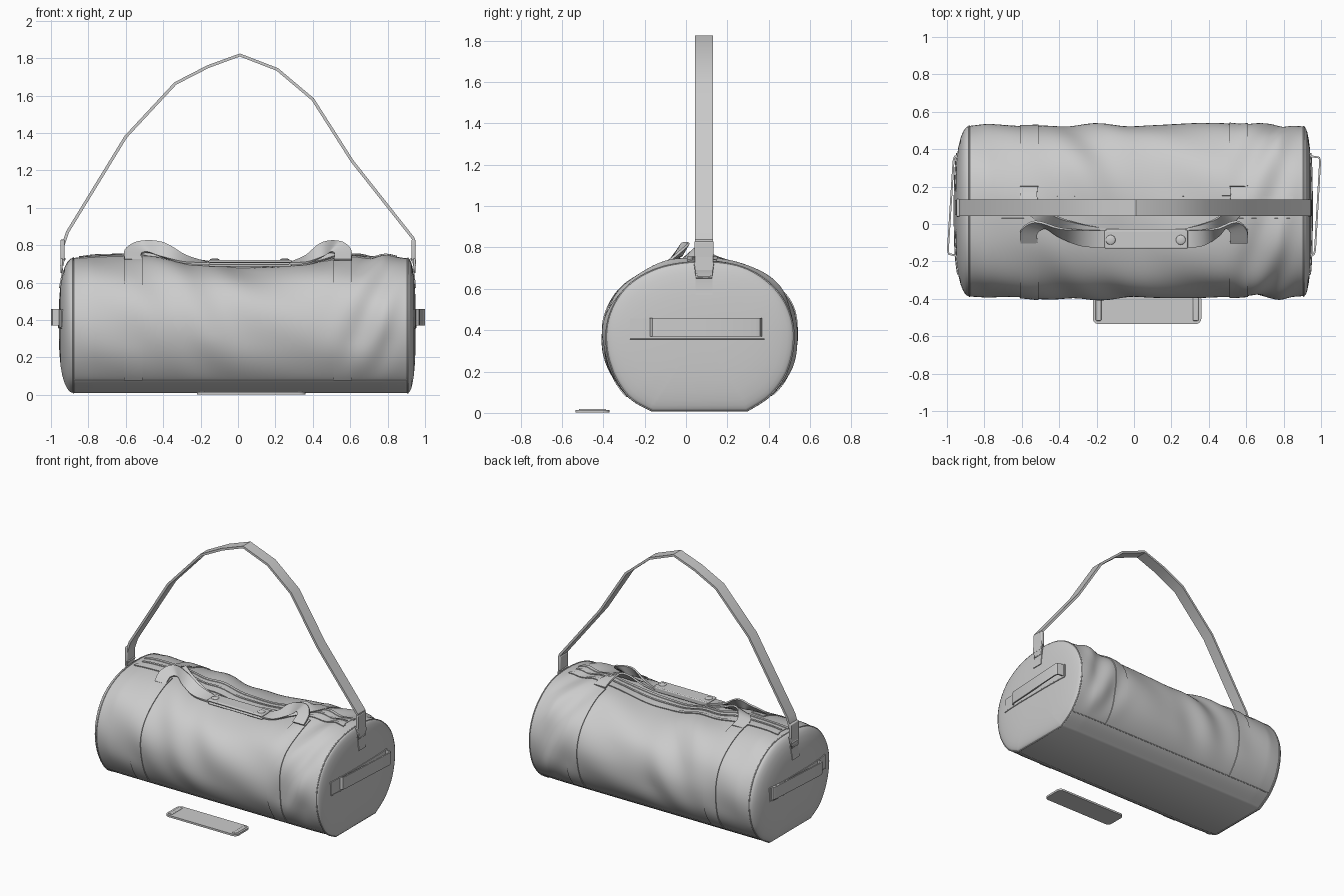
import bpy, bmesh, math
from mathutils import Vector

if "Cube" in bpy.data.objects:
    bpy.data.objects.remove(bpy.data.objects["Cube"])

# Cross-section (y, z), open along the flat base
SEC = [(-.17, .010), (-.285, .08), (-.37, .22), (-.395, .38), (-.36, .52), (-.27, .635), (-.12, .712),
       (.07, .738), (.25, .72), (.385, .652), (.485, .54), (.53, .39), (.505, .22), (.42, .09), (.3, .010)]
CY, CZ = .07, .38
RIM = {-1: (.880, .078), 1: (.908, .042)}      # end seam position, end bulge


def spline(pts, t):
    """Catmull-Rom through pts, t in 0..len-1"""
    n = len(pts)
    i = max(0, min(int(t), n - 2))
    f = t - i
    a, b, c, d = (Vector(pts[max(0, min(k, n - 1))]) for k in (i - 1, i, i + 1, i + 2))
    return .5 * (2 * b + (c - a) * f + (2 * a - 5 * b + 4 * c - d) * f * f + (3 * b - a - 3 * c + d) * f ** 3)


def surf(x, t, off=0.0):
    """Point on the creased, sagging bag wall"""
    y, z = spline(SEC, t)
    m = max(0, min(1, (z - .09) / .2))
    edge = max(0, min(1, (.9 - abs(x)) / .12))
    w = .010 * math.sin(7 * x + 1.3 * t) * math.sin(.9 * t + 3 * x)
    w += .012 * math.sin(26 * x - 2.0 * t) * math.exp(-((x - .74) / .17) ** 2)
    w += .009 * math.sin(19 * x + 1.6 * t) * math.exp(-((x + .25) / .25) ** 2)
    top = max(0, (z - .4) / .338)
    d = Vector((y - CY, z - CZ))
    d.normalize()
    y += d.x * (w * m * edge + off)
    z += d.y * (w * m * edge + off)
    z -= .055 * top * top * math.exp(-((x - .08) / .33) ** 2)
    s = 1 - .02 * (1 - edge)
    return Vector((x, CY + (y - CY) * s, CZ + (z - CZ) * (s if z > .2 else 1)))


def make(name, verts, faces, angle=40):
    me = bpy.data.meshes.new(name)
    me.from_pydata([tuple(v) for v in verts], [], faces)
    bm = bmesh.new()
    bm.from_mesh(me)
    bmesh.ops.recalc_face_normals(bm, faces=bm.faces)
    bm.to_mesh(me)
    bm.free()
    ob = bpy.data.objects.new(name, me)
    bpy.context.collection.objects.link(ob)
    return smooth(ob, angle)


def smooth(ob, angle=40):
    bpy.ops.object.select_all(action='DESELECT')
    ob.select_set(True)
    bpy.context.view_layer.objects.active = ob
    bpy.ops.object.shade_smooth_by_angle(angle=math.radians(angle))
    return ob


def loft(name, rings, angle=40):
    """Skin closed rings and cap both ends"""
    n = len(rings[0])
    faces = [(i * n + j, i * n + (j + 1) % n, (i + 1) * n + (j + 1) % n, (i + 1) * n + j)
             for i in range(len(rings) - 1) for j in range(n)]
    last = (len(rings) - 1) * n
    faces += [tuple(range(n)), tuple(range(last, last + n))]
    return make(name, [v for r in rings for v in r], faces, angle)


def ribbon(name, pts, sides, width, thick, steps=1):
    """Flat webbing along pts; sides gives the width direction at each point"""
    if len(sides) == 1:
        sides = sides * len(pts)
    ts = [k / steps for k in range((len(pts) - 1) * steps + 1)]
    P = [spline(pts, t) for t in ts]
    S = [spline(sides, t).normalized() for t in ts]
    rings = []
    for i, p in enumerate(P):
        tan = P[min(i + 1, len(P) - 1)] - P[max(i - 1, 0)]
        s = S[i] * width / 2
        n = tan.cross(s).normalized() * thick / 2
        rings.append([p + s + n, p - s + n, p - s - n, p + s - n])
    return loft(name, rings, 30)


def patch(name, x0, x1, t0, t1, nx, nt, off=.006):
    """Panel sewn onto the bag wall"""
    rings = []
    for j in range(nt + 1):
        t = t0 + (t1 - t0) * j / nt
        xs = [x0 + (x1 - x0) * i / nx for i in range(nx + 1)]
        rings.append([surf(x, t, off) for x in xs] + [surf(x, t, -.004) for x in reversed(xs)])
    return loft(name, rings, 35)


def tube(name, pts, r, cyclic=False):
    cu = bpy.data.curves.new(name, 'CURVE')
    cu.dimensions = '3D'
    cu.bevel_depth = r
    cu.bevel_resolution = 2
    sp = cu.splines.new('POLY')
    sp.points.add(len(pts) - 1)
    for q, p in zip(sp.points, pts):
        q.co = (*p, 1)
    sp.use_cyclic_u = cyclic
    ob = bpy.data.objects.new(name, cu)
    bpy.context.collection.objects.link(ob)
    return ob


def box(name, c, size, bev):
    bpy.ops.mesh.primitive_cube_add(size=1, location=c)
    ob = bpy.context.object
    ob.name = name
    ob.scale = size
    bpy.ops.object.transform_apply(location=False, rotation=False, scale=True)
    b = ob.modifiers.new('bevel', 'BEVEL')
    b.width, b.segments = bev, 3
    return smooth(ob)


# Bag body with domed ends
TS = [k * 14 / 84 for k in range(85)]


def cap_x(sg, s):
    rim, bulge = RIM[sg]
    return sg * (rim + bulge * math.sqrt(max(0, 1 - s ** 3)))


def cap(sg):
    edge = [surf(sg * RIM[sg][0], t) for t in TS]
    return [[Vector((cap_x(sg, s), CY + (p.y - CY) * s, CZ + (p.z - CZ) * s)) for p in edge]
            for s in (.99, .97, .93, .86, .75, .6, .4, .2, .04)]


xs = [-.88 + 1.788 * i / 110 for i in range(111)]
loft('bag_body', cap(-1)[::-1] + [[surf(x, t) for t in TS] for x in xs] + cap(1))

# Base panel seams and end piping
for nm, t in (('front', 1), ('back', 13.05)):
    tube(nm + '_base_seam', [surf(x, t) for x in xs[::2]], .003)
for nm, sg in (('left', -1), ('right', 1)):
    tube(nm + '_end_piping', [surf(sg * RIM[sg][0], t) for t in TS], .004, True)

# Webbing bands on the walls
for nm, c in (('left', -.56), ('right', .56)):
    patch(nm + '_front_band', c - .05, c + .05, 1, 6.5, 8, 40)
    patch(nm + '_back_band', c - .05, c + .05, 7.7, 13, 8, 40)

# Zip closure along the top
patch('zip_tape', .84, -.84, 6.72, 7.38, 60, 6, .003)
for nm, t in (('front', 6.74), ('back', 7.36)):
    patch(nm + '_zip_edge', -.85, .85, t - .06, t + .06, 60, 3, .007)
patch('zip_teeth', -.83, .83, 7.0, 7.08, 60, 2, .008)

# Carry handles twisting from the bands into the grip
front = [(-.56, -.10, .722), (-.56, -.04, .765), (-.50, -.005, .79), (-.40, -.045, .775),
         (-.28, -.075, .725), (-.15, -.08, .703)]
fside = [(1, 0, 0), (1, -.1, -.2), (.6, -.35, -.6), (.05, -.5, -.85), (0, -.9, -.4), (0, -1, 0)]
back = [(-.56, .20, .735), (-.56, .13, .755), (-.50, .05, .775), (-.40, .0, .752), (-.28, -.045, .715),
        (-.15, -.07, .695)]
bside = [(1, 0, 0), (1, .1, .1), (.6, .5, .5), (.05, .7, .7), (0, .9, .3), (0, 1, 0)]
for nm, pts, sd in (('front', front, fside), ('back', back, bside)):
    ribbon('left_' + nm + '_handle', pts, sd, .092, .012, 6)
    ribbon('right_' + nm + '_handle', [(.56 - (x + .56) * .7, y, z) for x, y, z in pts],
           [(-a, b, c) for a, b, c in sd], .092, .012, 6)

# Handle grip wrap and snaps
box('grip_lower', (.065, -.08, .692), (.44, .095, .014), .006)
box('grip_upper', (.065, -.082, .714), (.445, .10, .016), .007)
box('grip_fold', (.065, -.033, .703), (.43, .014, .034), .006)
for nm, x in (('left', -.125), ('right', .25)):
    bpy.ops.mesh.primitive_uv_sphere_add(segments=20, ring_count=10, radius=1, location=(x, -.085, .722))
    bpy.context.object.name = nm + '_snap'
    bpy.context.object.scale = (.026, .026, .008)
    smooth(bpy.context.object, 60)

# Shoulder strap
Y = .087
path = [(-.940, .69), (-.935, .80), (-.912, .87), (-.6, 1.38), (-.335, 1.665), (-.16, 1.755), (.01, 1.817),
        (.21, 1.74), (.4, 1.58), (.61, 1.25), (.938, .835), (.944, .69)]
ribbon('shoulder_strap', [(x, Y, z) for x, z in path], [(0, 1, 0)], .088, .016)

for nm, sg in (('left', -1), ('right', 1)):
    # Strap fold, ring and anchor tab
    box(nm + '_strap_fold', (sg * .938, Y, .775), (.022, .094, .11), .006)
    x = sg * .943
    tube(nm + '_ring', [(x, Y - .045, .725), (x, Y + .045, .725), (x, Y + .035, .655), (x, Y - .035, .655)], .006, True)
    ribbon(nm + '_anchor_tab', [(sg * .925, Y, .73), (sg * .946, Y, .69), (cap_x(sg, .78), Y, .655),
                                (cap_x(sg, .5), Y, .57)], [(0, 1, 0)], .08, .01)
    # End grab handle with its backing panel
    yr = [-.27 + .65 * k / 12 for k in range(13)]
    ribbon(nm + '_end_panel', [(cap_x(sg, abs(y - CY) / .46), y, .41) for y in yr], [(0, 0, 1)], .095, .008)
    tube(nm + '_end_seam', [(cap_x(sg, abs(y - CY) / .46) + sg * .002, y, .36) for y in yr], .004)
    a, b = (.995, .965) if sg < 0 else (.968, .995)
    grab = [(.925, -.175), (.95, -.17), (a - .005, -.16), (a, -.14), ((a + b) / 2, .1), (b, .335), (b - .005, .355),
            (.96, .36), (.925, .365)]
    ribbon(nm + '_grab_handle', [(sg * gx, gy, .415) for gx, gy in grab], [(0, 0, 1)], .09, .010)

# Loose grip pad lying on the ground
pad = box('loose_pad', (.07, -.4525, .008), (.58, .165, .014), .006)
pad.modifiers.clear()
bm = bmesh.new()
bm.from_mesh(pad.data)
up = [e for e in bm.edges if abs(e.verts[0].co.z - e.verts[1].co.z) > .01]
bmesh.ops.bevel(bm, geom=up, offset=.03, segments=4, affect='EDGES', profile=.5)
bm.to_mesh(pad.data)
bm.free()
smooth(pad)
for nm, x in (('left', -.19), ('right', .33)):
    box(nm + '_pad_lip', (x, -.4525, .014), (.03, .13, .012), .005)
